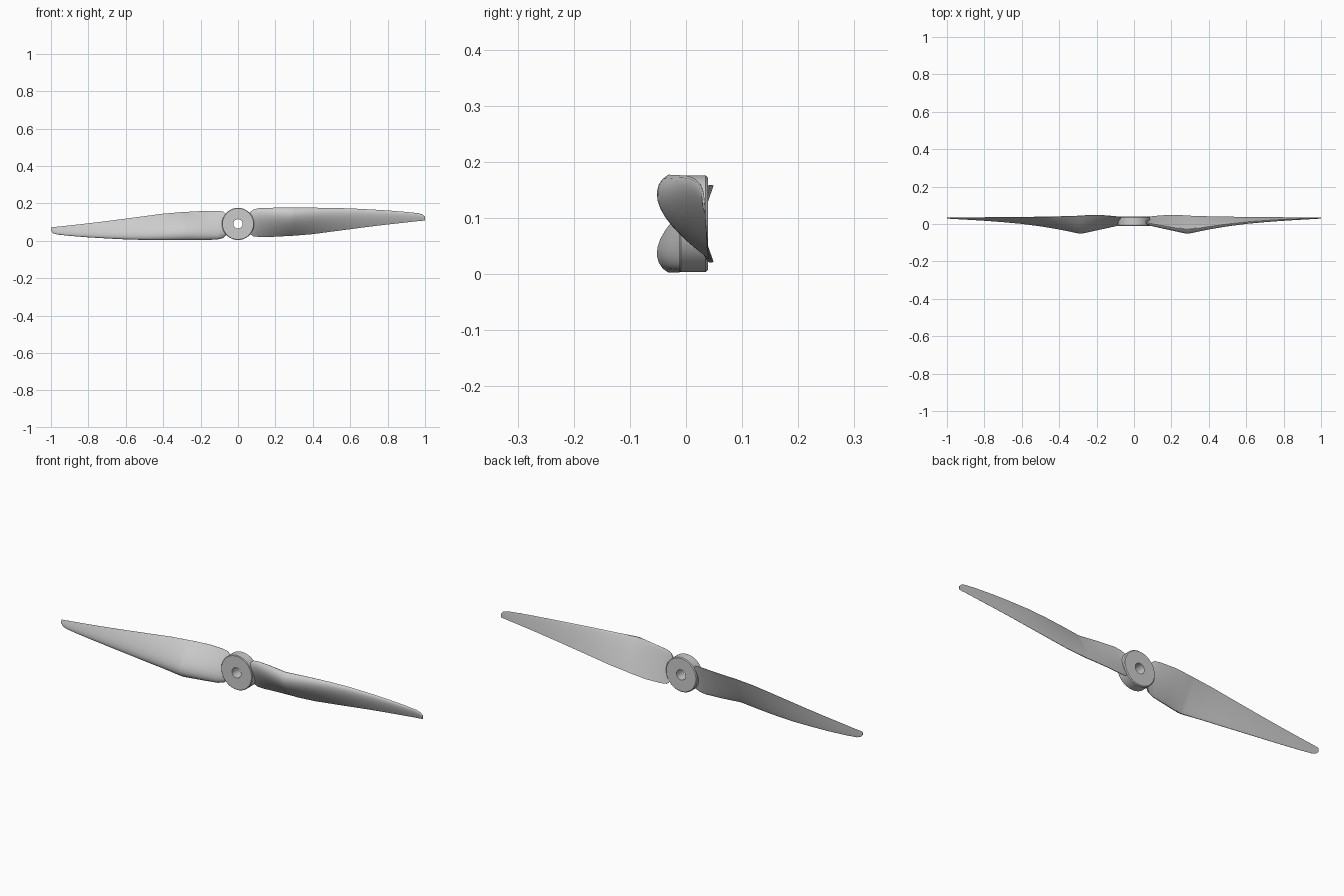
import bpy, bmesh, math

if "Cube" in bpy.data.objects:
    bpy.data.objects.remove(bpy.data.objects["Cube"])

CZ = 0.09  # height of the rotation axis

# Blade stations: x, leading edge (y, z), trailing edge (y, z), thickness
STATIONS = [
    (0.062, 0.015, 0.150, 0.032, 0.040, 0.016),
    (0.080, 0.006, 0.166, 0.039, 0.024, 0.020),
    (0.110, 0.000, 0.174, 0.043, 0.021, 0.024),
    (0.190, -0.013, 0.177, 0.049, 0.022, 0.033),
    (0.280, -0.030, 0.178, 0.046, 0.027, 0.040),
    (0.300, -0.028, 0.178, 0.044, 0.028, 0.039),
    (0.400, -0.012, 0.177, 0.041, 0.036, 0.029),
    (0.500, 0.001, 0.176, 0.039, 0.049, 0.022),
    (0.600, 0.012, 0.173, 0.038, 0.062, 0.017),
    (0.700, 0.019, 0.168, 0.037, 0.075, 0.013),
    (0.800, 0.025, 0.162, 0.036, 0.087, 0.010),
    (0.900, 0.029, 0.154, 0.035, 0.098, 0.007),
    (0.965, 0.031, 0.147, 0.035, 0.105, 0.005),
    (0.988, 0.032, 0.140, 0.034, 0.107, 0.004),
    (1.000, 0.033, 0.127, 0.034, 0.109, 0.003),
]


def finish(name, bm, angle):
    bmesh.ops.recalc_face_normals(bm, faces=bm.faces)
    mesh = bpy.data.meshes.new(name)
    bm.to_mesh(mesh)
    bm.free()
    obj = bpy.data.objects.new(name, mesh)
    bpy.context.collection.objects.link(obj)
    bpy.ops.object.select_all(action='DESELECT')
    obj.select_set(True)
    bpy.context.view_layer.objects.active = obj
    bpy.ops.object.shade_smooth_by_angle(angle=math.radians(angle))
    return obj


def airfoil(x, ly, lz, ty, tz, thick, n=14):
    """Cambered front surface, almost flat back surface."""
    dy, dz = ty - ly, tz - lz
    c = math.hypot(dy, dz)
    ny, nz = dz / c, -dy / c  # normal towards the front
    front = [0.5 * (1 - math.cos(math.pi * i / n)) for i in range(n + 1)]

    def point(s, h):
        return (x, ly + dy * s + ny * h, lz + dz * s + nz * h)

    def height(s):
        return thick * (2.97 * math.sqrt(s) - 1.26 * s - 3.516 * s**2
                        + 2.843 * s**3 - 1.015 * s**4) + 0.04 * thick
    top = [point(s, height(s)) for s in front]
    back = [point(s, -0.1 * height(s)) for s in reversed(front[1:])]
    return top + back


def blade(name, turn):
    bm = bmesh.new()
    rings = []
    for st in STATIONS:
        ring = []
        for x, y, z in airfoil(*st):
            if turn:  # half turn about the hub axis
                x, z = -x, 2 * CZ - z
            ring.append(bm.verts.new((x, y, z)))
        rings.append(ring)
    for a, b in zip(rings, rings[1:]):
        for i in range(len(a)):
            j = (i + 1) % len(a)
            bm.faces.new((a[i], a[j], b[j], b[i]))
    bm.faces.new(rings[0])
    bm.faces.new(rings[-1])
    return finish(name, bm, 40)


# Hub: a ring profile (radius, y) revolved around the axis
def hub(sides=64):
    profile = [(0.025, -0.012), (0.083, -0.012), (0.086, -0.009),
               (0.086, 0.035), (0.082, 0.039), (0.025, 0.039)]
    bm = bmesh.new()
    rings = []
    for k in range(sides):
        a = 2 * math.pi * k / sides
        rings.append([bm.verts.new((r * math.cos(a), y, CZ + r * math.sin(a)))
                      for r, y in profile])
    for k in range(sides):
        a, b = rings[k], rings[(k + 1) % sides]
        for i in range(len(profile)):
            j = (i + 1) % len(profile)
            bm.faces.new((a[i], a[j], b[j], b[i]))
    return finish("hub", bm, 30)


hub()
blade("blade_right", False)
blade("blade_left", True)
